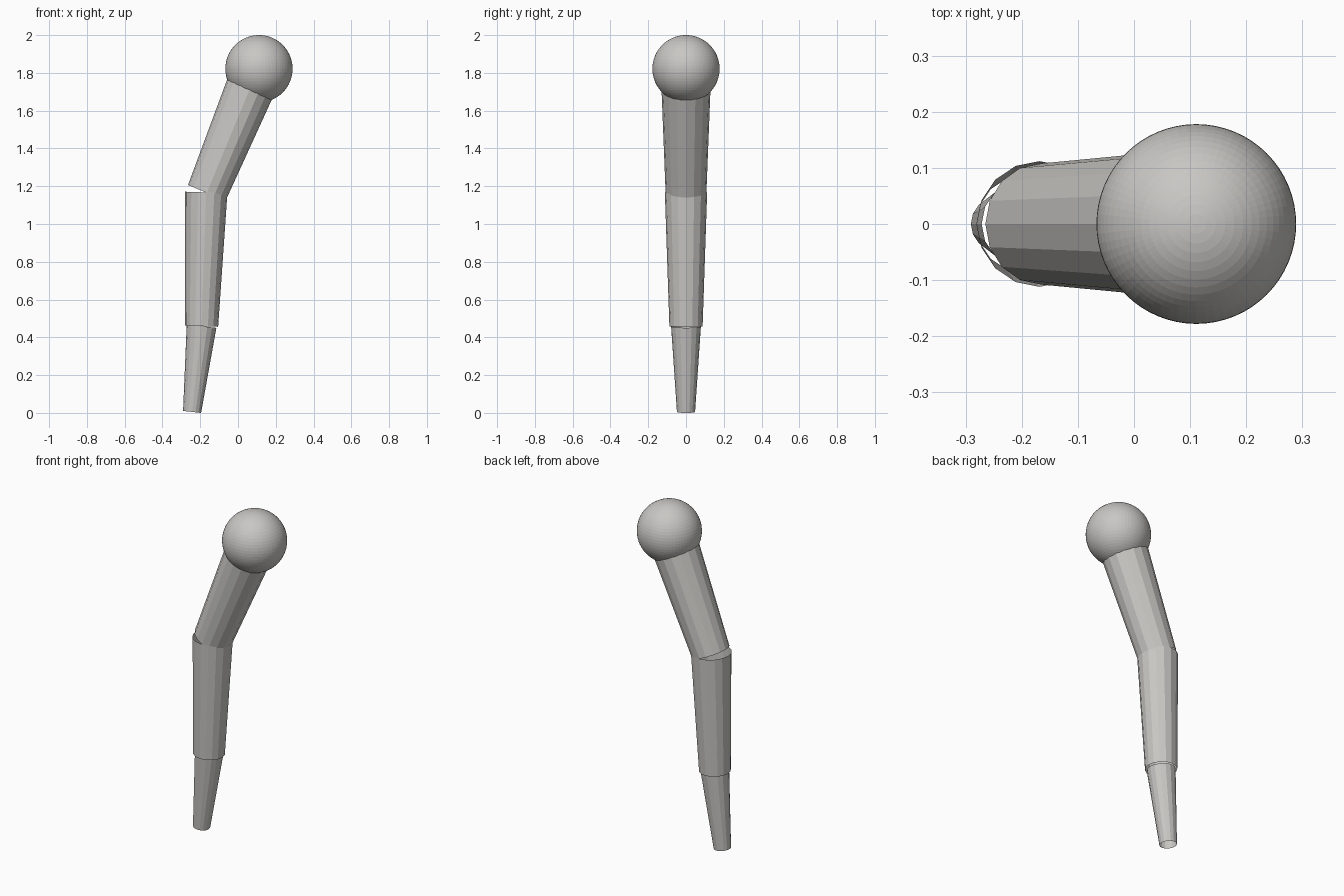
import bpy
import bmesh
from mathutils import Vector, Matrix

if "Cube" in bpy.data.objects:
    bpy.data.objects.remove(bpy.data.objects["Cube"])

gray = bpy.data.materials.new("warm_gray")
gray.diffuse_color = (0.58, 0.57, 0.55, 1)
gray.use_nodes = True
gray.node_tree.nodes["Principled BSDF"].inputs["Base Color"].default_value = gray.diffuse_color


def finish(name, bm):
    mesh = bpy.data.meshes.new(name)
    bm.to_mesh(mesh)
    bm.free()
    mesh.materials.append(gray)
    obj = bpy.data.objects.new(name, mesh)
    bpy.context.collection.objects.link(obj)
    return obj


def open_tube(name, bottom, top, r_bottom, r_top, sides=16):
    """Tapered, uncapped tube between two points in the XZ plane."""
    a = Vector((bottom[0], 0, bottom[1]))
    b = Vector((top[0], 0, top[1]))
    axis = b - a
    # tilt about y only, so a corner stays on the front-back mirror plane
    tilt = Matrix.Rotation(Vector((0, 0, 1)).angle(axis), 4, 'Y')
    bm = bmesh.new()
    bmesh.ops.create_cone(bm, cap_ends=False, segments=sides,
                          radius1=r_bottom, radius2=r_top, depth=axis.length,
                          matrix=Matrix.Translation((a + b) / 2) @ tilt
                          @ Matrix.Rotation(1.5707963, 4, 'Z'))
    return finish(name, bm)


# Three tapered limb segments, open at both ends
open_tube("lower_segment", (-0.243, 0.005), (-0.193, 0.459), 0.048, 0.079)
open_tube("middle_segment", (-0.193, 0.459), (-0.168, 1.167), 0.088, 0.112)
open_tube("upper_segment", (-0.165, 1.165), (0.075, 1.746), 0.108, 0.131)

# Ball joint at the top
bm = bmesh.new()
bmesh.ops.create_uvsphere(bm, u_segments=64, v_segments=32, radius=0.178,
                          matrix=Matrix.Translation((0.111, 0, 1.822)))
finish("ball_joint", bm)
